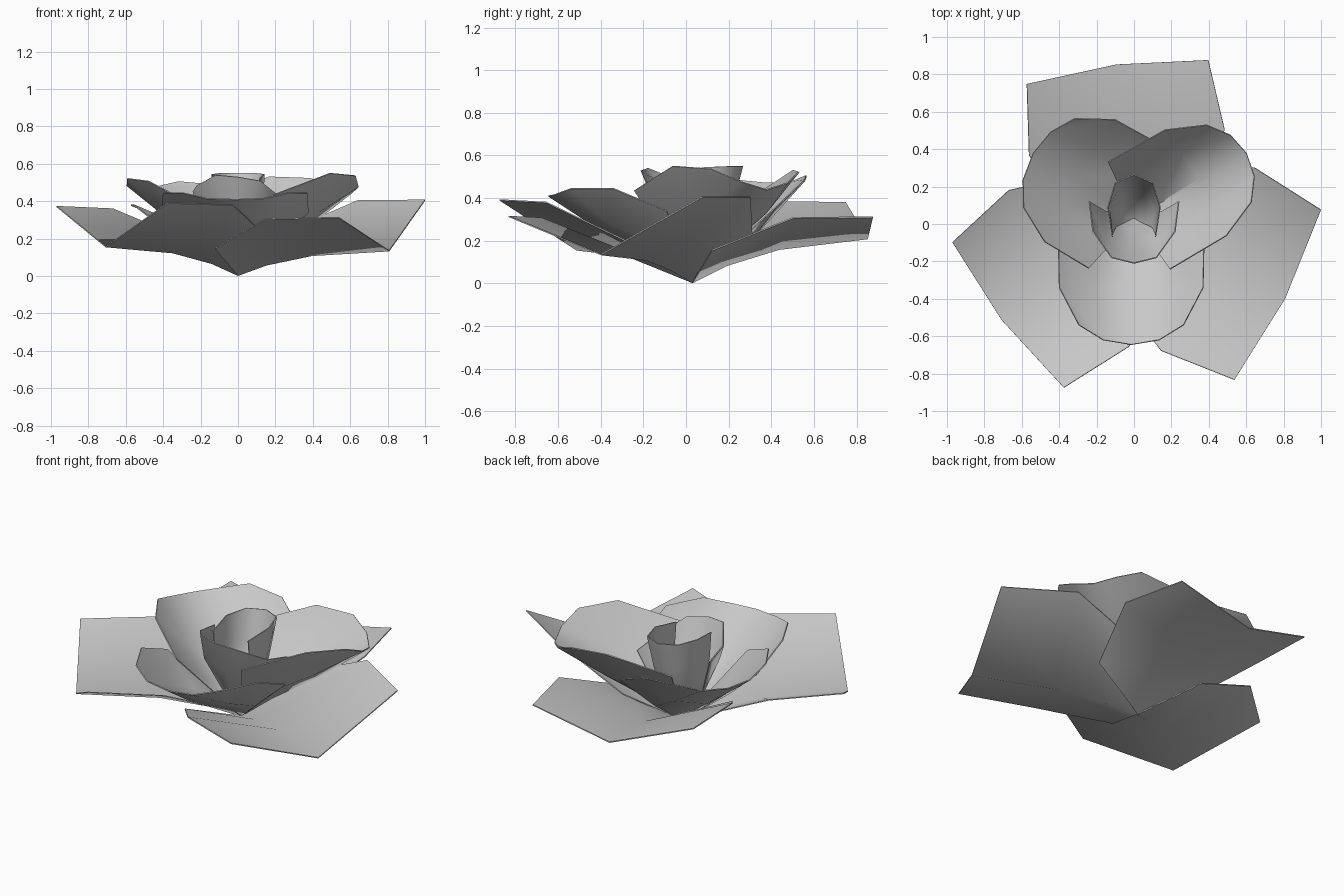
import bpy, math

if "Cube" in bpy.data.objects:
    bpy.data.objects.remove(bpy.data.objects["Cube"])

petal_grey = bpy.data.materials.new("petal_grey")
petal_grey.diffuse_color = (0.58, 0.58, 0.58, 1)
petal_grey.use_nodes = True
petal_grey.node_tree.nodes["Principled BSDF"].inputs["Base Color"].default_value = petal_grey.diffuse_color


def petal(name, angle, rows, lift=0.0, tilt=0.0, tip_lift=0.0, side=0.0,
          length=1.0, width=1.0, shift=0.0, thick=0.006):
    """Petal from half rows (along, across, height), middle to edge, mirrored across."""
    a = math.radians(angle)
    ca, sa = math.cos(a), math.sin(a)
    verts, faces = [(0, 0.03, 0.004)], []
    n = 2 * len(rows[0]) - 1
    for i, row in enumerate(rows):
        f = (i + 1) / len(rows)
        full = [(u, -v, z) for u, v, z in reversed(row[1:])] + list(row)
        for u, v, z in full:
            u, v = u * length, v * width
            mid = 1 - min(1, abs(v) / 0.4)
            height = z + f * (lift + tip_lift * mid) + tilt * v + side * abs(v)
            v += shift
            verts.append((u * ca - v * sa, 0.03 + u * sa + v * ca, height))
    # fan at the base, then quads up to the rim
    for j in range(n - 1):
        faces.append((0, 1 + j, 2 + j))
        for i in range(len(rows) - 1):
            p = 1 + i * n + j
            faces.append((p, p + n, p + n + 1, p + 1))
    me = bpy.data.meshes.new(name)
    me.from_pydata(verts, [], faces)
    me.materials.append(petal_grey)
    ob = bpy.data.objects.new(name, me)
    bpy.context.collection.objects.link(ob)
    mod = ob.modifiers.new("thickness", 'SOLIDIFY')
    mod.thickness = thick
    mod.offset = 0
    bpy.ops.object.select_all(action='DESELECT')
    ob.select_set(True)
    bpy.context.view_layer.objects.active = ob
    bpy.ops.object.modifier_apply(modifier=mod.name)
    bpy.ops.object.shade_smooth_by_angle(angle=math.radians(50))
    return ob


# Wide, folded outer petals
outer = [
    [(0.18, 0, 0.06), (0.05, 0.36, 0.18)],
    [(0.45, 0, 0.11), (0.45, 0.555, 0.355)],
    [(0.915, 0, 0.135), (0.87, 0.515, 0.36)],
]
petal("outer_petal_right", -27, outer, tilt=0.09, shift=-0.015, width=0.99)
petal("outer_petal_left", 217.5, outer, lift=0.022, tilt=0.02, length=0.975, width=0.95)
petal("outer_petal_back", 97.5, outer, lift=-0.015, tilt=0.07, tip_lift=0.09,
      length=0.905, width=0.95, shift=-0.015)

# Rounded middle petals
middle = [
    [(0.15, 0, 0.10), (0.14, 0.2, 0.17), (0.12, 0.39, 0.34)],
    [(0.40, 0, 0.23), (0.39, 0.2, 0.28), (0.37, 0.385, 0.445)],
    [(0.675, 0, 0.41), (0.65, 0.15, 0.415), (0.57, 0.28, 0.445)],
]
petal("middle_petal_front", -90, middle, shift=-0.015)
# the left petal reaches further round at the front corner
middle_left = [[(u - 0.04 * (v > 0.3), v, z) for u, v, z in middle[0]]] + middle[1:]
petal("middle_petal_left", 150, middle_left, lift=0.06, tilt=0.03, side=0.03,
      length=0.95, width=0.98, shift=-0.03)
# the right petal is narrower, with higher sides and a deeper corner
middle_right = [[(u - 0.09 * (v > 0.3), v, z) for u, v, z in middle[0]]] + middle[1:]
petal("middle_petal_right", 30, middle_right, lift=0.03, side=0.23, tilt=-0.03,
      length=1.03, width=0.85)

# Cupped inner petal at the front
cup = [
    [(0.07, 0, 0.14), (0.04, 0.10, 0.15), (-0.04, 0.155, 0.20)],
    [(0.16, 0, 0.34), (0.13, 0.15, 0.34), (-0.09, 0.24, 0.42)],
    [(0.24, 0, 0.53), (0.21, 0.12, 0.525), (0.07, 0.22, 0.455)],
]
petal("inner_petal_front", -90, cup, tilt=-0.13)

# Upright curled petal around the centre
curl = [
    [(0.13, 0, 0.18), (0.11, 0.065, 0.18), (0.03, 0.11, 0.18), (-0.05, 0.10, 0.18)],
    [(0.19, 0, 0.38), (0.155, 0.085, 0.38), (0.05, 0.13, 0.38), (-0.085, 0.115, 0.38)],
    [(0.235, 0, 0.55), (0.19, 0.1, 0.55), (0.06, 0.14, 0.545), (-0.1, 0.115, 0.52)],
]
petal("inner_petal_back", 90, curl)
